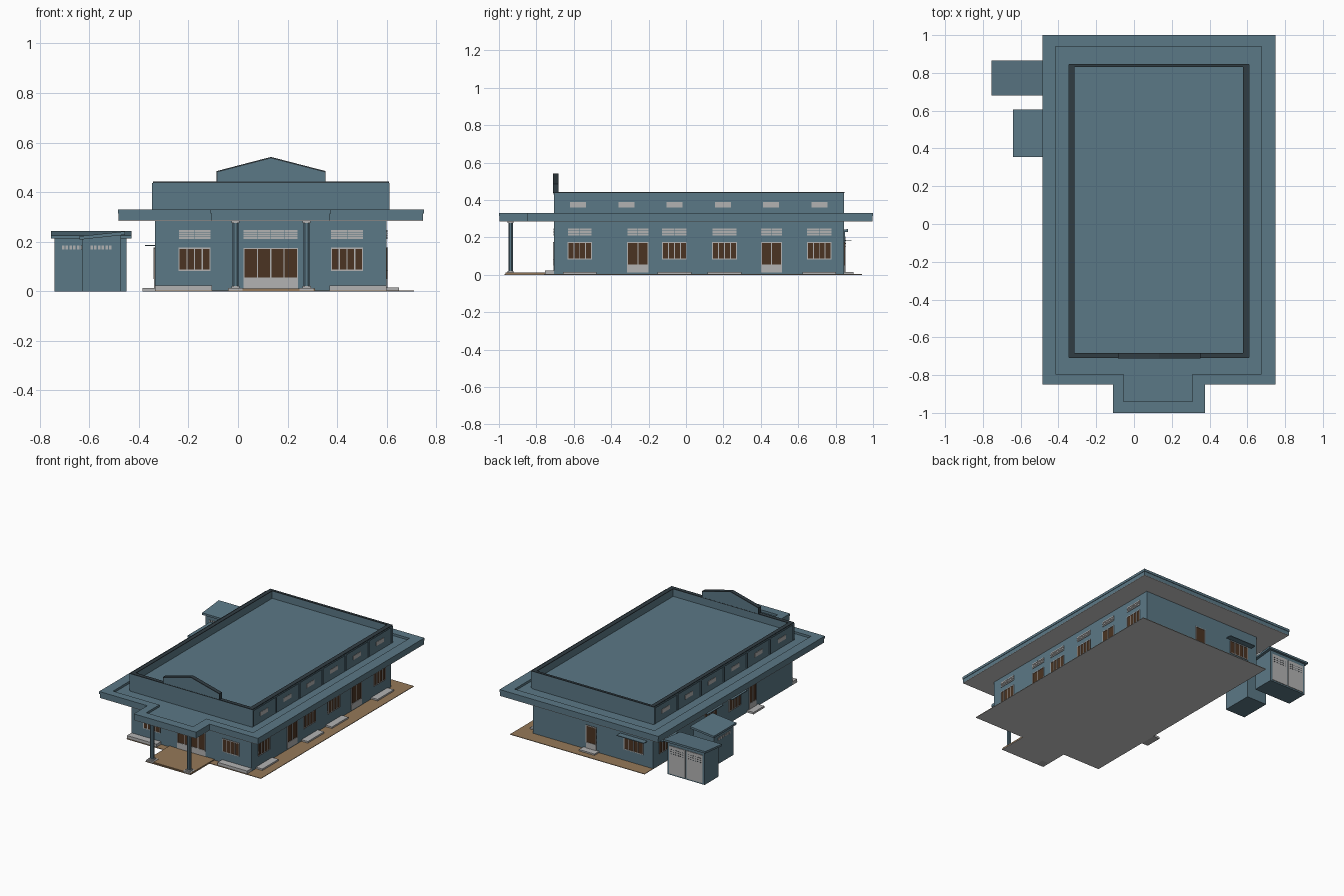
import bpy, bmesh

if "Cube" in bpy.data.objects:
    bpy.data.objects.remove(bpy.data.objects["Cube"])


def material(name, rgb):
    m = bpy.data.materials.new(name)
    m.diffuse_color = (*rgb, 1)
    m.use_nodes = True
    m.node_tree.nodes["Principled BSDF"].inputs["Base Color"].default_value = m.diffuse_color
    return m


BLUE = material("blue_paint", (0.105, 0.188, 0.238))
DARK = material("dark_trim", (0.03, 0.045, 0.055))
GLASS = material("brown_glass", (0.07, 0.034, 0.016))
TAN = material("tan_paving", (0.30, 0.19, 0.10))
LIGHT = material("light_grey", (0.45, 0.45, 0.45))

parts = {}   # name -> (bmesh, material)


def mesh_for(name, mat):
    if name not in parts:
        parts[name] = (bmesh.new(), mat)
    return parts[name][0]


def hexa(name, mat, corners):
    """Six-sided block from 4 bottom and 4 top corners."""
    bm = mesh_for(name, mat)
    v = [bm.verts.new(c) for c in corners]
    for f in ((3, 2, 1, 0), (4, 5, 6, 7), (0, 1, 5, 4), (1, 2, 6, 5), (2, 3, 7, 6), (3, 0, 4, 7)):
        bm.faces.new([v[i] for i in f])


def box(name, mat, x0, x1, y0, y1, z0, z1):
    q = ((x0, y0), (x1, y0), (x1, y1), (x0, y1))
    hexa(name, mat, [(x, y, z) for z in (z0, z1) for x, y in q])


def prism(name, mat, outline, a, b, place=lambda p, t: (p[0], p[1], t)):
    bm = mesh_for(name, mat)
    lo, hi = ([bm.verts.new(place(p, t)) for p in outline] for t in (a, b))
    bm.faces.new(lo[::-1])
    bm.faces.new(hi)
    for i in range(len(lo)):
        j = (i + 1) % len(lo)
        bm.faces.new((lo[i], lo[j], hi[j], hi[i]))


def ring(name, mat, outer, inner, z0, z1):
    bm = mesh_for(name, mat)
    loops = [[bm.verts.new((x, y, z)) for x, y in o]
             for o, z in ((outer, z0), (outer, z1), (inner, z1), (inner, z0))]
    for k in range(4):
        a, b = loops[k], loops[(k + 1) % 4]
        for i in range(len(a)):
            j = (i + 1) % len(a)
            bm.faces.new((a[i], a[j], b[j], b[i]))


def rect(x0, x1, y0, y1):
    return [(x0, y0), (x1, y0), (x1, y1), (x0, y1)]


def tee(x0, x1, y0, y1, px0, px1, py):
    """Rectangle with a porch projection towards the front."""
    return [(x0, y0), (px0, y0), (px0, py), (px1, py), (px1, y0), (x1, y0), (x1, y1), (x0, y1)]


# Main body extents
X0, X1, Y0, Y1 = -0.335, 0.60, -0.705, 0.845


def on_wall(name, mat, side, u0, u1, d0, d1, z0, z1):
    """Block on a wall: u along the wall, d outwards from it."""
    if side == "front":
        box(name, mat, u0, u1, Y0 - d1, Y0 - d0, z0, z1)
    elif side == "back":
        box(name, mat, u0, u1, Y1 + d0, Y1 + d1, z0, z1)
    elif side == "right":
        box(name, mat, X1 + d0, X1 + d1, u0, u1, z0, z1)
    else:
        box(name, mat, X0 - d1, X0 - d0, u0, u1, z0, z1)


def opening(side, u0, u1, z0=0.082, z1=0.176, n=4):
    """Glazing with a pale frame and mullions."""
    t = 0.005
    on_wall("glazing", GLASS, side, u0, u1, -0.004, 0.002, z0, z1)
    for k in range(n + 1):
        u = u0 + (u1 - u0 - t) * k / n
        on_wall("window_frames", LIGHT, side, u, u + t, -0.004, 0.005, z0, z1)
    for z in (z0, z1 - t):
        on_wall("window_frames", LIGHT, side, u0, u1, -0.004, 0.005, z, z + t)


def louvres(side, u0, u1, n=2):
    w = (u1 - u0) / n
    for k in range(n):
        for s in range(4):
            z = 0.211 + s * 0.0095
            on_wall("louvres", LIGHT, side, u0 + k * w + 0.001, u0 + (k + 1) * w - 0.001,
                    -0.003, 0.004, z, z + 0.0075)


def door(side, u0, u1, n=2):
    opening(side, u0, u1, 0.05, 0.175, n)
    on_wall("door_panels", LIGHT, side, u0, u1, -0.004, 0.004, 0.012, 0.05)


# Body, soffit and paved base
box("main_walls", BLUE, X0, X1, Y0, Y1, 0.002, 0.30)
prism("base_underside", None, tee(X0, 0.71, -0.76, 0.94, -0.04, 0.31, -0.97), 0, 0.002)
prism("paving", TAN, tee(X0, 0.71, -0.76, 0.94, -0.04, 0.31, -0.97), 0.002, 0.004)
box("porch_floor", TAN, -0.04, 0.31, -0.965, Y0, 0.004, 0.011)

# Eave slab with raised rim
EAVE = tee(-0.485, 0.75, -0.85, 1.0, -0.11, 0.375, -1.0)
prism("soffit", None, tee(-0.482, 0.747, -0.847, 0.997, -0.107, 0.372, -0.997), 0.284, 0.287)
prism("eave_slab", BLUE, tee(-0.482, 0.747, -0.847, 0.997, -0.107, 0.372, -0.997), 0.287, 0.315)
ring("eave_rim", BLUE, EAVE, tee(-0.415, 0.675, -0.795, 0.94, -0.055, 0.31, -0.94), 0.313, 0.33)

# Upper parapet, flat roof and stepped gable
PX0, PX1, PY0, PY1 = -0.34, 0.606, -0.707, 0.845
ring("parapet", BLUE, rect(PX0, PX1, PY0, PY1), rect(-0.315, 0.578, -0.683, 0.83), 0.31, 0.437)
ring("parapet_coping", DARK, rect(PX0 - .003, PX1 + .003, PY0 - .003, PY1 + .003),
     rect(-0.315, 0.578, -0.683, 0.83), 0.437, 0.442)
box("flat_roof", BLUE, -0.316, 0.579, -0.684, 0.831, 0.31, 0.388)
xz = lambda p, t: (p[0], t, p[1])
prism("gable", BLUE, [(-0.083, 0.43), (0.35, 0.43), (0.35, 0.48), (0.133, 0.536), (-0.083, 0.48)],
      -0.708, -0.684, xz)
prism("gable_coping", DARK, [(-0.086, 0.442), (-0.083, 0.442), (-0.083, 0.48), (0.133, 0.536), (0.35, 0.48),
      (0.35, 0.442), (0.353, 0.442), (0.353, 0.485), (0.133, 0.542), (-0.086, 0.485)], -0.711, -0.683, xz)

# Clerestory panels with vents along both sides
for side in ("right", "left"):
    for k in range(7):
        y = PY0 + (PY1 - PY0 - 0.012) * k / 6
        on_wall("clerestory_ribs", BLUE, side, y, y + 0.012, 0.0, 0.012, 0.32, 0.437)
    on_wall("clerestory_ribs", BLUE, side, PY0, PY1, 0.0, 0.012, 0.428, 0.437)
    for k in range(6):
        c = -0.577 + k * 0.258
        on_wall("clerestory_vents", LIGHT, side, c - 0.043, c + 0.043, 0.0, 0.008, 0.36, 0.388)

# Front openings and plinths
for u0, u1 in ((-0.24, -0.11), (0.375, 0.505)):
    opening("front", u0, u1)
    louvres("front", u0, u1)
door("front", 0.022, 0.242, 4)
louvres("front", 0.022, 0.242, 4)
box("plinths", LIGHT, X0, -0.105, -0.755, Y0, 0.002, 0.024)
box("plinths", LIGHT, 0.37, X1, -0.755, Y0, 0.002, 0.024)

# Side openings
WINDOWS = ((-0.633, -0.503), (-0.128, 0.004), (0.14, 0.272), (0.647, 0.778))
for u0, u1 in WINDOWS:
    opening("right", u0, u1)
    louvres("right", u0, u1)
    on_wall("plinths", LIGHT, "right", u0 - 0.025, u1 + 0.025, 0, 0.05, 0.002, 0.015)
for u0, u1 in ((-0.315, -0.2), (0.4, 0.513)):
    door("right", u0, u1)
    louvres("right", u0, u1)
for u0, u1 in WINDOWS[1:]:
    opening("left", u0, u1)
    on_wall("window_hoods", BLUE, "left", u0 - 0.02, u1 + 0.02, 0, 0.04, 0.182, 0.187)
door("left", -0.3, -0.22)
on_wall("door_steps", LIGHT, "left", -0.32, -0.2, 0, 0.05, 0, 0.014)

# Back openings
door("back", 0.105, 0.185, 1)
on_wall("door_steps", LIGHT, "back", 0.085, 0.205, 0, 0.05, 0.002, 0.014)
opening("back", -0.26, -0.11)
on_wall("window_hoods", BLUE, "back", -0.29, -0.08, 0, 0.04, 0.182, 0.187)

# Porch columns with stepped base and capital
for cx in (-0.01, 0.277):
    cy = -0.938
    for name, r, z0, z1 in (("column_bases", 0.028, 0, 0.013), ("column_bases", 0.017, 0.013, 0.021),
                            ("column_capitals", 0.016, 0.276, 0.285)):
        box(name, LIGHT, cx - r, cx + r, cy - r, cy + r, z0, z1)
    a, b = 0.012, 0.006
    prism("columns", BLUE, [(cx + x, cy + y) for x, y in (
        (-b, -a), (b, -a), (a, -b), (a, b), (b, a), (-b, a), (-a, b), (-a, -b))], 0.02, 0.277)


# Outbuildings with sloping roofs (z given per corner: sw, se, ne, nw)
def shed(name, body, roof, heights, t=0.014):
    for nm, r, bottom, top in ((name + "_walls", body, (0,) * 4, [h - t * 0.5 for h in heights]),
                               (name + "_roof", roof, [h - t for h in heights], heights)):
        q = rect(*r)
        hexa(nm, BLUE, [(*q[i], bottom[i]) for i in range(4)] + [(*q[i], top[i]) for i in range(4)])


shed("rear_shed", (-0.74, -0.45, 0.695, 0.85), (-0.755, -0.43, 0.68, 0.865), (0.226, 0.226, 0.244, 0.244))
shed("side_shed", (-0.63, -0.472, 0.37, 0.59), (-0.64, -0.455, 0.355, 0.605), (0.222, 0.242, 0.242, 0.222))
for k in range(6):
    for x, y in ((-0.71, 0.695), (-0.595, 0.695), (-0.595, 0.37)):
        box("shed_vents", LIGHT, x + k * 0.015, x + k * 0.015 + 0.01, y - 0.004, y + 0.002, 0.168, 0.184)
    y = 0.41 + k * 0.024
    box("shed_vents", LIGHT, -0.634, -0.628, y, y + 0.015, 0.168, 0.184)
for x in (-0.725, -0.59):
    box("shed_doors", LIGHT, x, x + 0.125, 0.848, 0.854, 0.01, 0.205)
    for r in range(3):
        for k in range(6):
            u = x + 0.012 + k * 0.018
            box("shed_door_slots", DARK, u, u + 0.01, 0.853, 0.855, 0.15 + r * 0.015, 0.154 + r * 0.015)

# Turn the collected meshes into objects
for name, (bm, mat) in parts.items():
    bmesh.ops.recalc_face_normals(bm, faces=bm.faces)
    me = bpy.data.meshes.new(name)
    bm.to_mesh(me)
    bm.free()
    if mat:
        me.materials.append(mat)
    bpy.context.collection.objects.link(bpy.data.objects.new(name, me))
